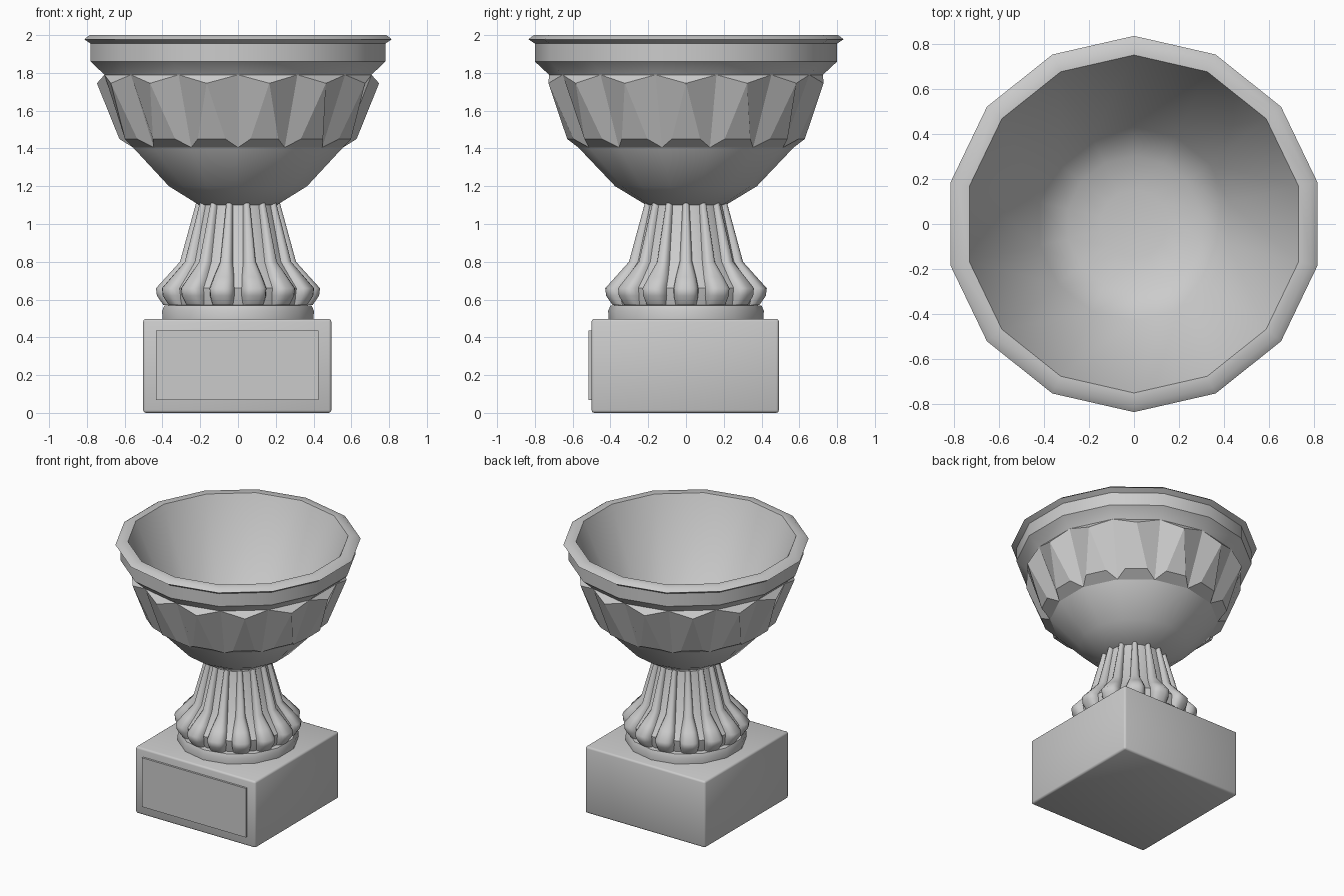
import bpy, bmesh
from math import sin, cos, pi, radians, copysign

if "Cube" in bpy.data.objects:
    bpy.data.objects.remove(bpy.data.objects["Cube"])

N = 14                      # sides of every turned part
STEP = 2 * pi / N


def polar(r, a, z, t=0.0):
    """Point at radius r, angle a measured from -y, with tangential offset t."""
    return (r * sin(a) + t * cos(a), -r * cos(a) + t * sin(a), z)


def make(name, verts, faces, angle=30):
    me = bpy.data.meshes.new(name)
    me.from_pydata(verts, [], faces)
    ob = bpy.data.objects.new(name, me)
    bpy.context.collection.objects.link(ob)
    bm = bmesh.new()
    bm.from_mesh(me)
    bmesh.ops.remove_doubles(bm, verts=bm.verts, dist=1e-5)
    bmesh.ops.recalc_face_normals(bm, faces=bm.faces)
    bm.to_mesh(me)
    bm.free()
    bpy.ops.object.select_all(action='DESELECT')
    ob.select_set(True)
    bpy.context.view_layer.objects.active = ob
    bpy.ops.object.shade_smooth_by_angle(angle=radians(angle))
    return ob


def lathe(name, profile, angle=30):
    """Turn (radius, z) points around z and cap both ends."""
    verts = [polar(r, i * STEP, z) for r, z in profile for i in range(N)]
    faces = [(k * N + i, k * N + (i + 1) % N, (k + 1) * N + (i + 1) % N, (k + 1) * N + i)
             for k in range(len(profile) - 1) for i in range(N)]
    last = (len(profile) - 1) * N
    faces += [tuple(range(N)), tuple(range(last, last + N))]
    return make(name, verts, faces, angle)


def box(name, center, size, bevel=0, angle=50):
    bpy.ops.mesh.primitive_cube_add(size=1, location=center)
    ob = bpy.context.object
    ob.name = name
    ob.scale = size
    bpy.ops.object.transform_apply(location=False, scale=True)
    if bevel:
        mod = ob.modifiers.new("bevel", 'BEVEL')
        mod.width, mod.segments = bevel, 2
        bpy.ops.object.modifier_apply(modifier=mod.name)
        bpy.ops.object.shade_smooth_by_angle(angle=radians(angle))
    return ob


# Square base with front plaque
box("base", (-0.004, -0.004, 0.249), (0.996, 0.992, 0.498), 0.014)
box("plaque", (-0.005, -0.49, 0.253), (0.86, 0.05, 0.368))

# Foot ring and stem core
lathe("foot_ring", [(0.41, 0.49), (0.412, 0.54), (0.40, 0.568), (0.36, 0.572)])
lathe("stem_core", [(0.36, 0.55), (0.375, 0.60), (0.385, 0.66), (0.275, 0.80), (0.20, 1.12)])

# Swelling ribs around the stem: z, outer radius, half width, depth
stations = [(0.57, 0.395, 0.056, 0.06), (0.62, 0.43, 0.066, 0.08), (0.66, 0.435, 0.067, 0.08),
            (0.72, 0.38, 0.055, 0.07), (0.80, 0.308, 0.034, 0.055), (1.12, 0.22, 0.018, 0.04)]
M = 10
verts, faces = [], []
for i in range(N):
    a, b = (i + 0.5) * STEP, len(verts)
    for z, r, w, d in stations:
        for j in range(M):
            u = pi * j / (M - 1)
            across = copysign(abs(cos(u)) ** 0.7, cos(u))
            verts.append(polar(r - d + d * abs(sin(u)) ** 0.7, a, z, w * across))
    for k in range(len(stations) - 1):
        for j in range(M):
            p, q = b + k * M, b + (k + 1) * M
            faces.append((p + j, p + (j + 1) % M, q + (j + 1) % M, q + j))
    faces.append(tuple(range(b, b + M)))
    faces.append(tuple(range(len(verts) - M, len(verts))))
make("stem_ribs", verts, faces, 50)

# Bowl: outside wall, rim, then inside wall
lathe("bowl", [(0.21, 1.10), (0.375, 1.20), (0.57, 1.405), (0.725, 1.79), (0.80, 1.86),
               (0.80, 1.955), (0.835, 1.978), (0.805, 2.0), (0.75, 2.0),
               (0.43, 1.28), (0.30, 1.20), (0.15, 1.17)], 38)

# Faceted flutes around the bowl, ridges on the middle of each side
verts, faces = [], []
for i in range(N):
    a0, am, a1, b = i * STEP, (i + 0.5) * STEP, (i + 1) * STEP, len(verts)
    verts += [polar(0.725, a0, 1.79), polar(0.725, a1, 1.79),       # valley tops
              polar(0.57, a0, 1.405), polar(0.57, a1, 1.405),       # valley tips
              polar(0.747, am, 1.745),                              # ridge top
              polar(0.628, am, 1.45, -0.075), polar(0.628, am, 1.45, 0.075)]
    faces += [tuple(b + k for k in f) for f in
              [(0, 4, 1), (0, 2, 5, 4), (4, 5, 6), (4, 6, 3, 1), (2, 3, 6, 5)]]
make("bowl_flutes", verts, faces, 12)
